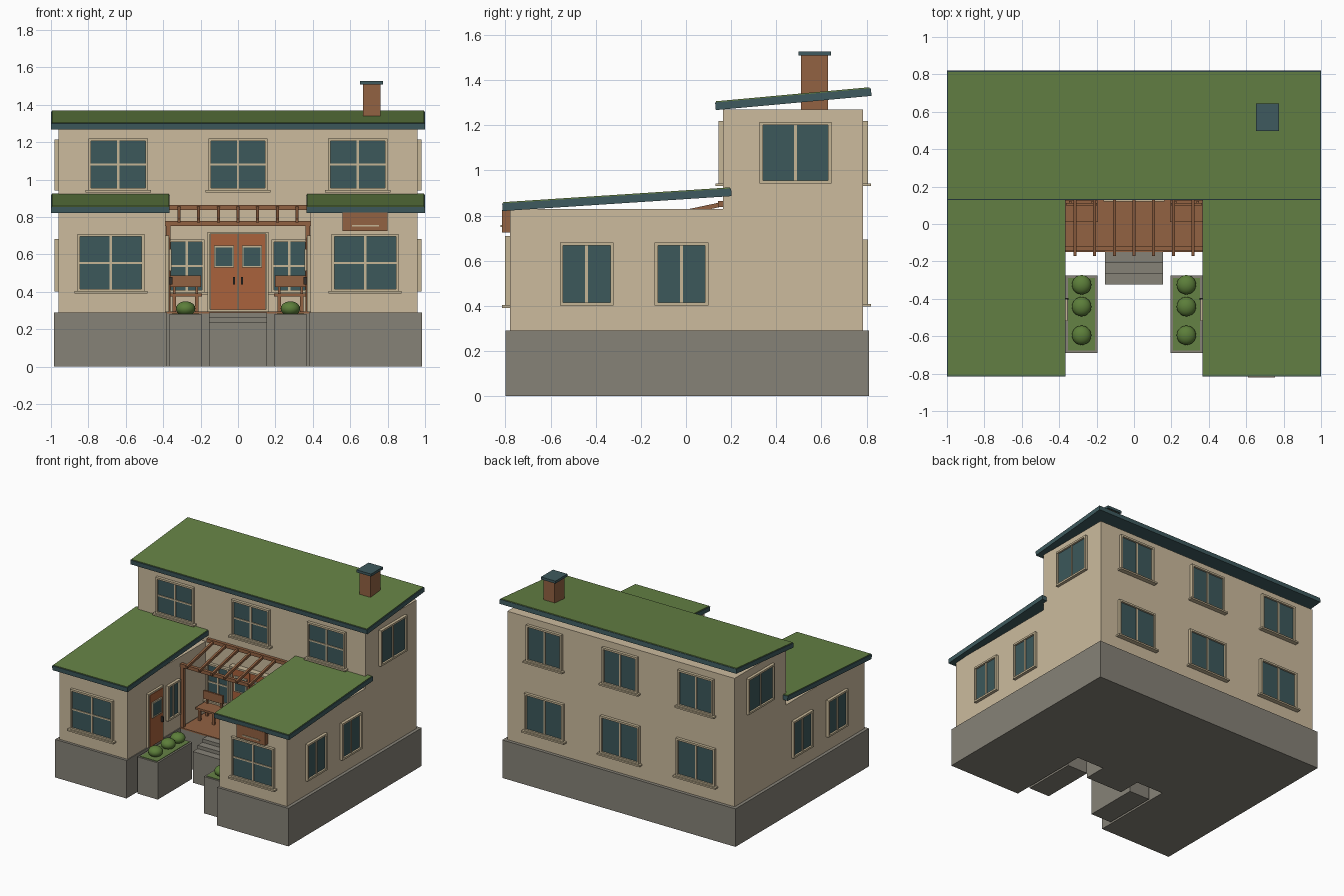
import bpy, bmesh, math
from mathutils import Matrix, Vector

cube = bpy.data.objects.get("Cube")
if cube:
    bpy.data.objects.remove(cube, do_unlink=True)


def material(name, *srgb):
    m = bpy.data.materials.new(name)
    linear = [((c / 255 + 0.055) / 1.055) ** 2.4 for c in srgb] + [1]
    m.use_nodes = True
    m.diffuse_color = linear
    for node in m.node_tree.nodes:
        if node.type == 'BSDF_PRINCIPLED':
            node.inputs["Base Color"].default_value = linear
    return m


plaster = material("plaster", 204, 187, 158)
trim = material("trim", 198, 182, 150)
stone = material("stone", 134, 130, 119)
teal = material("teal roof edge", 62, 90, 94)
glass = material("window glass", 60, 88, 91)
grass = material("grass", 101, 130, 69)
leaf = material("leaf", 92, 126, 58)
wood = material("wood", 146, 98, 66)
door_wood = material("door wood", 170, 98, 60)
iron = material("dark iron", 50, 48, 44)


def finish(name, bm, mat):
    mesh = bpy.data.meshes.new(name)
    bm.to_mesh(mesh)
    bm.free()
    mesh.materials.append(mat)
    obj = bpy.data.objects.new(name, mesh)
    bpy.context.collection.objects.link(obj)
    return obj


def boxes(name, mat, spans, frame=Matrix()):
    """One object made of boxes, each given as x, y and z ranges."""
    bm = bmesh.new()
    for span in spans:
        centre = Vector([sum(r) / 2 for r in span])
        size = [abs(r[1] - r[0]) for r in span]
        bmesh.ops.create_cube(bm, size=1, matrix=frame @ Matrix.Translation(centre)
                              @ Matrix.Diagonal((*size, 1)))
    return finish(name, bm, mat)


def around(c, width):
    return (c - width / 2, c + width / 2)


def wall_frame(x, y, turn):
    """Local x runs along the wall and local -y points out of it."""
    return Matrix.Translation((x, y, 0)) @ Matrix.Rotation(math.radians(turn), 4, 'Z')


def border(w, low, high, edge, depth):
    side = w / 2
    return [((s * side, s * (side + edge)), depth, (low - edge, high + edge)) for s in (-1, 1)] + [
        ((-side, side), depth, (low - edge, low)), ((-side, side), depth, (high, high + edge))]


def window(name, x, y, turn, w, low, high, cross=False, sill=True):
    f = wall_frame(x, y, turn)
    boxes(name + "_glass", glass, [(around(0, w), (-0.008, 0.004), (low, high))], f)
    bars = border(w, low, high, 0.014, (-0.022, 0))
    bars.append((around(0, 0.013), (-0.014, 0), (low, high)))
    if cross:
        bars.append((around(0, w), (-0.014, 0), around((low + high) / 2, 0.011)))
    if sill:
        bars.append((around(0, w + 0.06), (-0.035, 0), (low - 0.024, low - 0.012)))
    boxes(name + "_frame", trim, bars, f)


def door_leaf(name, f, left, right, bottom, top, handle):
    mid, w = (left + right) / 2, right - left
    boxes(name, door_wood, [((left, right), (-0.022, 0), (bottom, top))], f)
    shift = f @ Matrix.Translation((mid, 0, 0))
    low, high = top - 0.17, top - 0.07
    boxes(name + "_glass", glass, [(around(0, w * 0.62), (-0.028, 0), (low, high))], shift)
    boxes(name + "_glass_frame", trim, border(w * 0.62, low, high, 0.009, (-0.032, 0)), shift)
    boxes(name + "_handle", iron, [(around(handle, 0.01), (-0.038, 0), (0.44, 0.48))], f)


def roof(name, xs, start, end, thickness):
    """Sloped teal slab with a thin lawn on top; start and end are (y, z) of its underside."""
    run, rise = end[0] - start[0], end[1] - start[1]
    length = math.hypot(run, rise)
    f = Matrix.Translation((0, *start)) @ Matrix.Rotation(math.atan2(rise, run), 4, 'X')
    boxes(name, teal, [(xs, (0, length), (0, thickness))], f)
    e = 0.005
    boxes(name + "_lawn", grass, [((xs[0] + e, xs[1] - e), (e, length - e),
                                   (thickness - e, thickness + e))], f)


# Stone base, porch block and steps
base = (0, 0.29)
boxes("foundation", stone, [((-0.985, 0.985), (-0.15, 0.81), base)] + [
    ((s * 0.382, s * 0.985), (-0.80, -0.15), base) for s in (-1, 1)])
boxes("front_steps", stone, [((-0.155, 0.155), (-0.15 - 0.058 * (i + 1), -0.15 - 0.058 * i),
                              (0, 0.29 - 0.026 * i)) for i in range(3)])
boxes("porch_deck", wood, [((-0.38, 0.38), (-0.15, 0.17), (0.285, 0.295))])

# Walls
boxes("main_walls", plaster, [((-0.96, 0.96), (0.165, 0.785), (0.29, 1.27))])
for s, side in ((-1, "right"), (1, "left")):
    boxes(side + "_wing_walls", plaster,
          [((s * 0.388, s * 0.96), (-0.78, 0.165), (0.29, 0.83))])

# Roofs and chimney
roof("main_roof", (-1, 1), (0.132, 1.267), (0.822, 1.33), 0.034)
for s, side in ((-1, "right"), (1, "left")):
    roof(side + "_wing_roof", sorted((s * 0.365, s)), (-0.812, 0.82), (0.202, 0.886), 0.034)
boxes("chimney", wood, [((0.668, 0.762), (0.51, 0.63), (1.27, 1.51))])
boxes("chimney_cap", teal, [((0.653, 0.775), (0.498, 0.643), (1.508, 1.527))])

# Windows on the front and back
for x, side in ((-0.64, "right"), (0, "middle"), (0.64, "left")):
    window("front_upper_window_" + side, x, 0.165, 0, 0.29, 0.955, 1.205, cross=True)
    window("back_upper_window_" + side, x, 0.785, 180, 0.27, 0.955, 1.205)
    window("back_lower_window_" + side, x, 0.785, 180, 0.30, 0.42, 0.68)

# Windows and doors that repeat on both sides
for s, side in ((-1, "right"), (1, "left")):
    window(side + "_wing_front_window", s * 0.68, -0.78, 0, 0.33, 0.415, 0.695, cross=True)
    window(side + "_upper_window", s * 0.96, 0.485, s * 90, 0.29, 0.955, 1.20, sill=False)
    for y, place in ((-0.44, "front"), (-0.02, "rear")):
        window(f"{side}_lower_{place}_window", s * 0.96, y, s * 90, 0.21, 0.415, 0.667, sill=False)
    window(side + "_porch_window", s * 0.275, 0.165, 0, 0.165, 0.41, 0.665, cross=True)
    window(side + "_court_window", s * 0.388, -0.24, -s * 90, 0.12, 0.42, 0.66, sill=False)
    court = wall_frame(s * 0.388, -0.46, -s * 90)
    door_leaf(side + "_court_door", court, -0.08, 0.08, 0.295, 0.69, -s * 0.06)
    boxes(side + "_court_door_frame", trim, border(0.16, 0.305, 0.69, 0.012, (-0.018, 0)), court)

# Double entrance door
entry = wall_frame(0, 0.165, 0)
door_leaf("entrance_door_right", entry, -0.148, -0.002, 0.295, 0.708, -0.022)
door_leaf("entrance_door_left", entry, 0.002, 0.148, 0.295, 0.708, 0.022)
boxes("entrance_frame", trim, border(0.298, 0.305, 0.708, 0.013, (-0.045, 0)), entry)

# Pergola
boxes("pergola_posts", wood, [(around(s * 0.373, 0.024), (-0.145, -0.12), (0.29, 0.755))
                              for s in (-1, 1)])
boxes("pergola_beams", wood, [((-0.387, 0.387), (-0.145, -0.12), (0.752, 0.778)),
                              ((-0.365, 0.365), (0.142, 0.165), (0.838, 0.865))])
slope = Matrix.Translation((0, -0.168, 0.77)) @ Matrix.Rotation(math.atan2(0.07, 0.33), 4, 'X')
boxes("pergola_rafters", wood, [(around(i * 0.105, 0.016), (0, 0.335), (0, 0.02))
                                for i in range(-3, 4)], slope)

# Benches on the porch
for s, side in ((-1, "right"), (1, "left")):
    x = s * 0.28
    legs = [(around(x + d, 0.018), depth, (0.29, 0.38)) for d in (-0.06, 0.06)
            for depth in ((0.015, 0.03), (0.105, 0.12))]
    stays = [(around(x + d, 0.014), (0.11, 0.122), (0.38, 0.45)) for d in (-0.06, 0.06)]
    boxes(side + "_bench", wood, legs + stays + [
        (around(x, 0.175), (0.01, 0.125), (0.375, 0.39)),
        (around(x, 0.165), (0.098, 0.112), (0.425, 0.488))])

# Planters with bushes
for s, side in ((-1, "right"), (1, "left")):
    x = s * 0.28
    boxes(side + "_planter", stone, [(around(x, 0.172), (-0.69, -0.275), (0, 0.28))])
    boxes(side + "_planter_grass", grass, [(around(x, 0.145), (-0.677, -0.288), (0.275, 0.284))])
    bm = bmesh.new()
    for y in (-0.325, -0.442, -0.595):
        bmesh.ops.create_uvsphere(bm, u_segments=20, v_segments=12, radius=0.052,
                                  matrix=Matrix.Translation((x, y, 0.31))
                                  @ Matrix.Diagonal((1, 1, 0.75, 1)))
    for face in bm.faces:
        face.smooth = True
    finish(side + "_bushes", bm, leaf)

# Blank hanging board on the left wing
boxes("wall_board", wood, [((0.56, 0.80), (-0.815, -0.78), (0.725, 0.825))])
boxes("wall_board_inlay", trim, [((0.61, 0.755), (-0.822, -0.81), (0.75, 0.758))])
